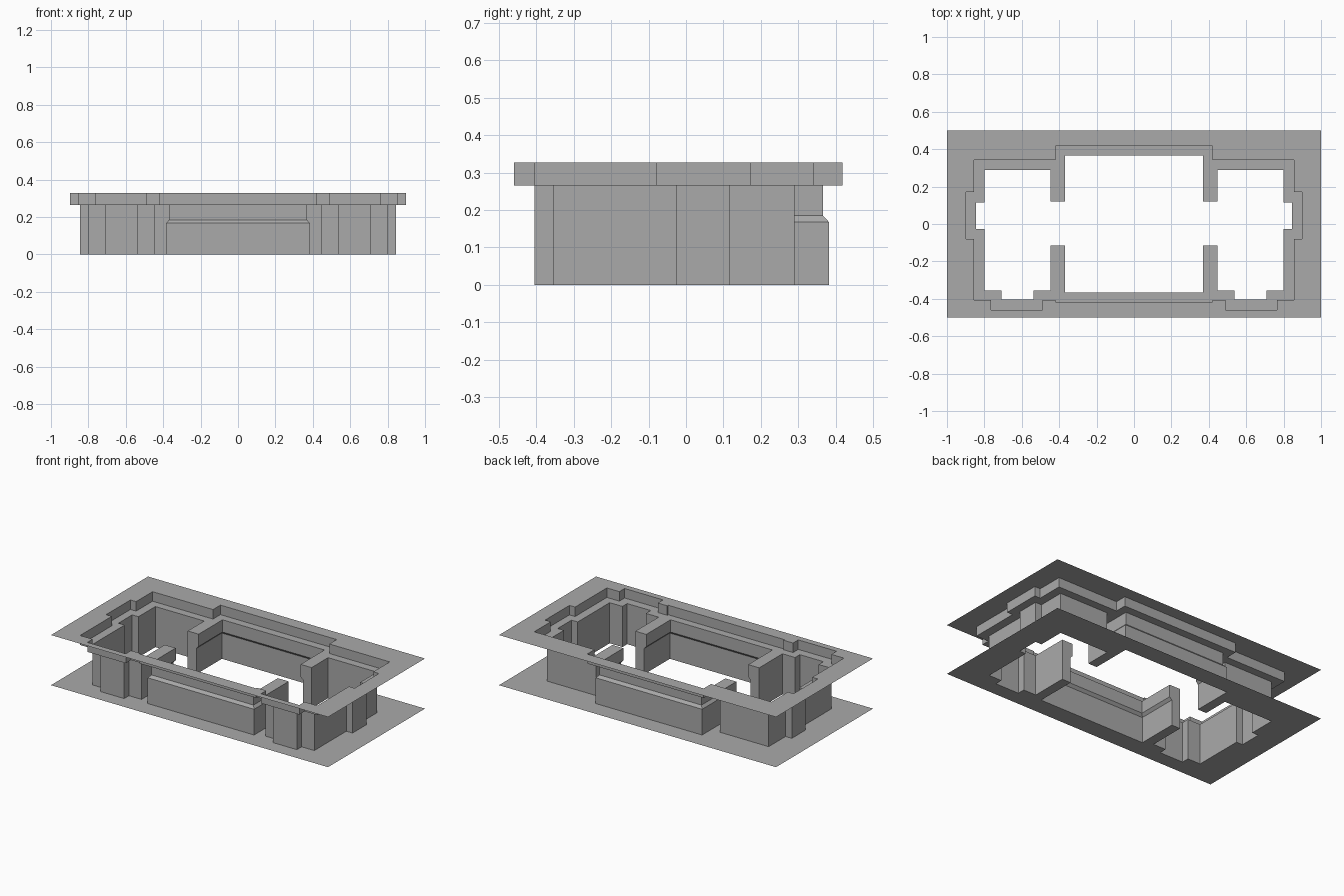
import bpy
import bmesh

cube = bpy.data.objects.get("Cube")
if cube:
    bpy.data.objects.remove(cube, do_unlink=True)

# One neutral grey for the whole tray
grey = bpy.data.materials.new("neutral grey")
grey.use_nodes = True
grey.diffuse_color = (0.4, 0.4, 0.4, 1)
grey.node_tree.nodes["Principled BSDF"].inputs["Base Color"].default_value = (0.4, 0.4, 0.4, 1)

BASE, BEVEL_LOW, BEVEL_TOP, LEDGE, TOP = 0, 0.168, 0.185, 0.265, 0.327


def mirrored(half):
    """Closed counter-clockwise outline from its +x half, front to back."""
    return half + [(-x, y) for x, y in reversed(half)]


def pocket(grow):
    """Three linked rooms; grow widens only the middle room."""
    x, y = 0.368 + grow, 0.366 + grow
    return mirrored([
        (x, -y), (x, -0.116), (0.447, -0.116), (0.447, -0.356),
        (0.538, -0.356), (0.538, -0.405), (0.708, -0.405), (0.708, -0.356),
        (0.80, -0.356), (0.80, -0.026), (0.845, -0.026), (0.845, 0.116),
        (0.80, 0.116), (0.80, 0.29), (0.447, 0.29), (0.447, 0.12),
        (x, 0.12), (x, y)])


def finish(name, bm):
    mesh = bpy.data.meshes.new(name)
    bm.to_mesh(mesh)
    bm.free()
    mesh.materials.append(grey)
    obj = bpy.data.objects.new(name, mesh)
    bpy.context.collection.objects.link(obj)
    return obj


def plate(name, outer, inner, z, up):
    """Flat sheet at height z with a hole."""
    bm = bmesh.new()
    edges = []
    for loop in (outer, inner):
        verts = [bm.verts.new((x, y, z)) for x, y in loop]
        edges += [bm.edges.new((verts[i - 1], verts[i])) for i in range(len(verts))]
    bmesh.ops.triangle_fill(bm, edges=edges, use_beauty=True, normal=(0, 0, 1))
    bm.normal_update()
    for face in bm.faces:
        if (face.normal.z > 0) != up:
            face.normal_flip()
    return finish(name, bm)


def wall(name, levels):
    """Walls through stacked outlines, facing into the pocket."""
    bm = bmesh.new()
    rings = [[bm.verts.new((x, y, z)) for x, y in loop] for loop, z in levels]
    for low, high in zip(rings, rings[1:]):
        for i in range(len(low)):
            bm.faces.new((low[i], low[i - 1], high[i - 1], high[i]))
    return finish(name, bm)


border = mirrored([(1, -0.5), (1, 0.5)])
opening, floor_opening = pocket(0), pocket(0.016)
rim = mirrored([
    (0.42, -0.416), (0.42, -0.406), (0.488, -0.406), (0.488, -0.46),
    (0.765, -0.46), (0.765, -0.406), (0.856, -0.406), (0.856, -0.079),
    (0.897, -0.079), (0.897, 0.172), (0.856, 0.172), (0.856, 0.342),
    (0.42, 0.342), (0.42, 0.418)])

# Upper sheet, shallow rim, ledge, deep pocket walls and lower sheet
plate("top_plate", border, rim, TOP, True)
wall("rim_wall", [(rim, LEDGE), (rim, TOP)])
plate("ledge", rim, opening, LEDGE, True)
wall("pocket_wall", [(floor_opening, BASE), (floor_opening, BEVEL_LOW),
                     (opening, BEVEL_TOP), (opening, LEDGE)])
plate("base_plate", border, floor_opening, BASE, False)
